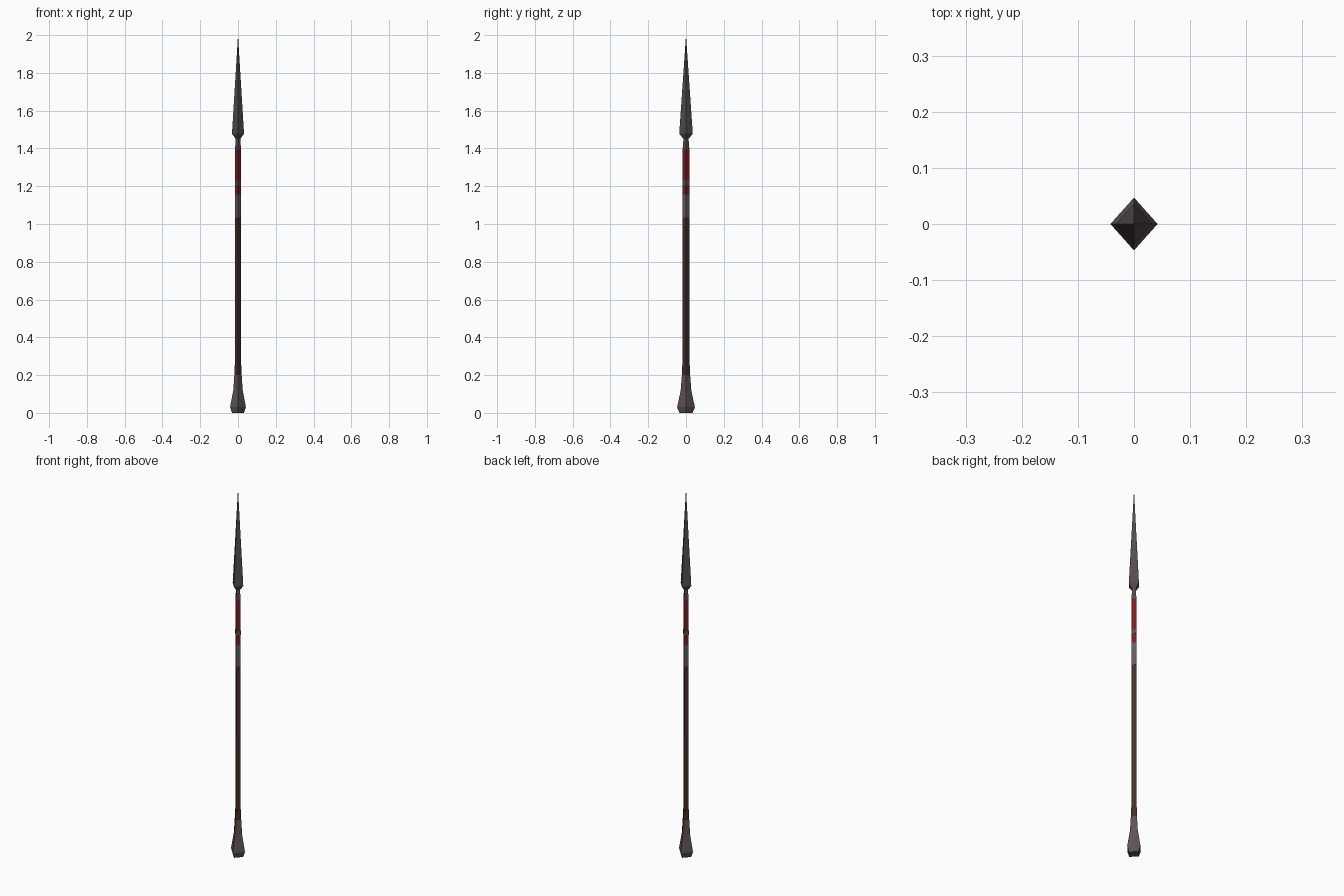
import bpy, bmesh, math

if "Cube" in bpy.data.objects:
    bpy.data.objects.remove(bpy.data.objects["Cube"])

RATIO = 1.12  # the diamond section is slightly deeper (y) than wide (x)


def material(name, rgb):
    m = bpy.data.materials.new(name)
    m.diffuse_color = (*rgb, 1.0)
    m.use_nodes = True
    m.node_tree.nodes["Principled BSDF"].inputs["Base Color"].default_value = m.diffuse_color
    return m


steel = material("dark_steel", (0.090, 0.072, 0.075))
iron = material("pommel_iron", (0.110, 0.085, 0.088))
wrap = material("grey_wrap", (0.125, 0.105, 0.112))
wood = material("dark_wood", (0.060, 0.026, 0.018))
red = material("red_cloth", (0.200, 0.012, 0.014))


def diamond_part(name, profile, mat):
    """Stack four-sided diamond rings given as (z, half width); 0 makes a point."""
    bm = bmesh.new()
    rings = []
    for z, r in profile:
        if r == 0:
            rings.append([bm.verts.new((0, 0, z))])
        else:
            rings.append([bm.verts.new((r * math.cos(i * math.pi / 2),
                                        r * RATIO * math.sin(i * math.pi / 2), z))
                          for i in range(4)])
    for a, b in zip(rings, rings[1:]):
        for i in range(4):
            j = (i + 1) % 4
            if len(b) == 1:
                bm.faces.new((a[i], a[j], b[0]))
            else:
                bm.faces.new((a[i], a[j], b[j], b[i]))
    # end caps
    bm.faces.new(rings[0][::-1])
    if len(rings[-1]) == 4:
        bm.faces.new(rings[-1])
    bmesh.ops.recalc_face_normals(bm, faces=bm.faces)
    me = bpy.data.meshes.new(name)
    bm.to_mesh(me)
    bm.free()
    me.materials.append(mat)
    ob = bpy.data.objects.new(name, me)
    bpy.context.collection.objects.link(ob)
    return ob


# Weighted butt end and its wooden collar
diamond_part("butt_cap", [(0, 0.031), (0.03, 0.042), (0.12, 0.025), (0.20, 0.0195)], iron)
diamond_part("butt_collar", [(0.20, 0.0195), (0.25, 0.018)], wood)

# Shaft
diamond_part("shaft", [(0.25, 0.0165), (1.035, 0.0155)], wood)

# Wrapped bands below the head
diamond_part("grey_binding", [(1.035, 0.0165), (1.155, 0.0165)], wrap)
diamond_part("lower_red_wrap", [(1.155, 0.016), (1.205, 0.016)], red)
diamond_part("binding_ring", [(1.205, 0.0168), (1.23, 0.0168)], steel)
diamond_part("upper_red_wrap", [(1.23, 0.016), (1.395, 0.016)], red)

# Socket and blade
diamond_part("blade_socket", [(1.395, 0.016), (1.45, 0.012)], steel)
diamond_part("blade", [(1.45, 0.012), (1.478, 0.032), (2.0, 0)], steel)
